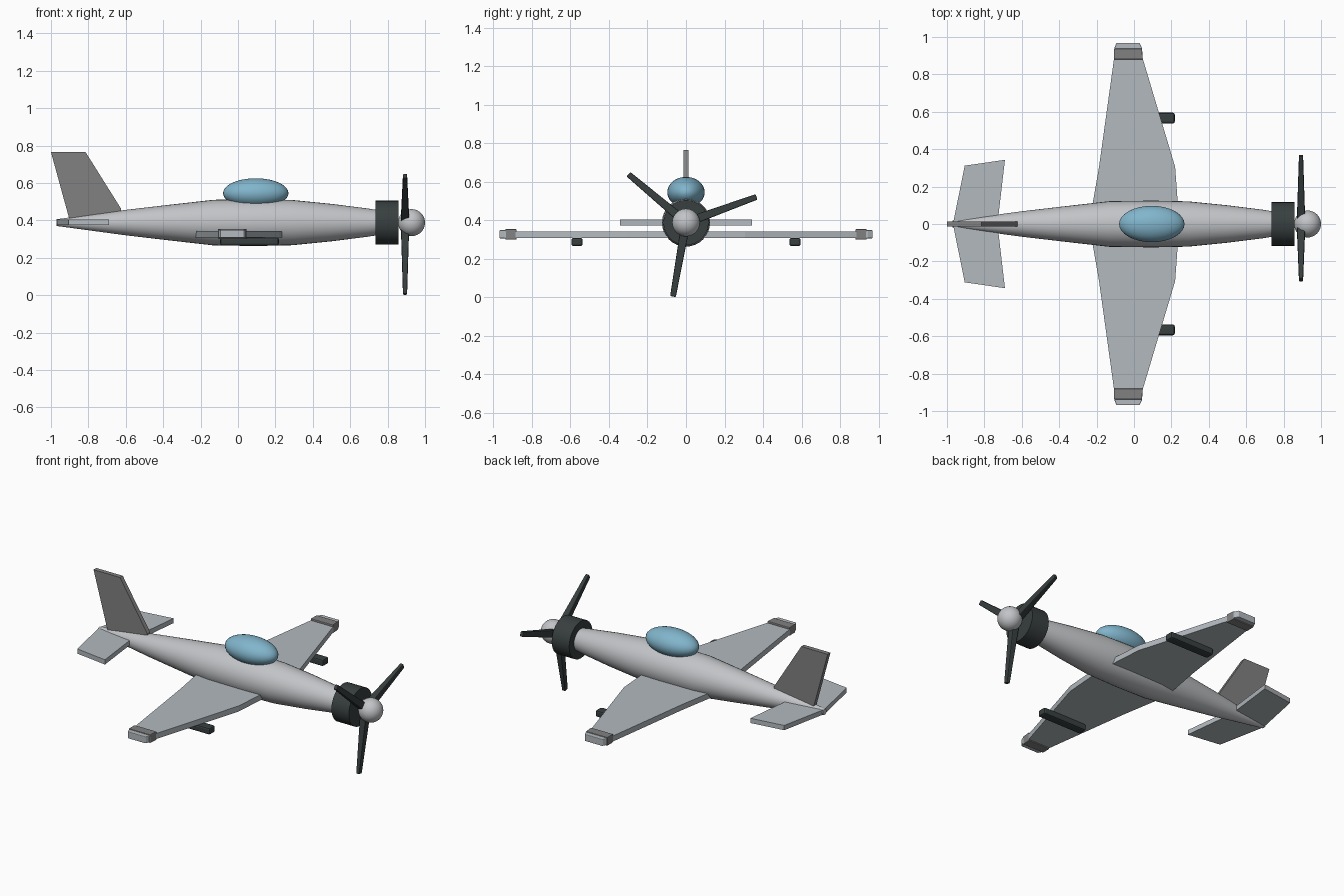
import bpy, bmesh, math
from mathutils import Matrix, Vector

if "Cube" in bpy.data.objects:
    bpy.data.objects.remove(bpy.data.objects["Cube"])

AXIS_Z = 0.388


def material(name, color):
    m = bpy.data.materials.new(name)
    m.use_nodes = True
    m.diffuse_color = (*color, 1)
    m.node_tree.nodes["Principled BSDF"].inputs["Base Color"].default_value = (*color, 1)
    return m


SILVER = material("silver", (0.54, 0.55, 0.57))
WING = material("wing grey", (0.45, 0.49, 0.52))
FIN = material("mid grey", (0.22, 0.22, 0.22))
DARK = material("charcoal", (0.04, 0.05, 0.05))
GLASS = material("canopy blue", (0.22, 0.46, 0.60))


def finish(name, bm, mat, smooth=False, bevel=0):
    bmesh.ops.recalc_face_normals(bm, faces=bm.faces)
    mesh = bpy.data.meshes.new(name)
    bm.to_mesh(mesh)
    bm.free()
    mesh.materials.append(mat)
    ob = bpy.data.objects.new(name, mesh)
    bpy.context.collection.objects.link(ob)
    if smooth:
        bpy.ops.object.select_all(action="DESELECT")
        ob.select_set(True)
        bpy.context.view_layer.objects.active = ob
        bpy.ops.object.shade_smooth_by_angle(angle=math.radians(35))
    if bevel:
        mod = ob.modifiers.new("Bevel", "BEVEL")
        mod.width = bevel
        mod.segments = 2
    return ob


def plate(name, outline, low, high, mat, upright=False, bevel=0):
    """Extrude an outline along z, or along y when upright."""
    bm = bmesh.new()
    place = (lambda a, b, t: (a, t, b)) if upright else (lambda a, b, t: (a, b, t))
    face = bm.faces.new([bm.verts.new(place(a, b, low)) for a, b in outline])
    up = bmesh.ops.extrude_face_region(bm, geom=[face])["geom"]
    verts = [v for v in up if isinstance(v, bmesh.types.BMVert)]
    bmesh.ops.translate(bm, verts=verts, vec=place(0, 0, high - low))
    return finish(name, bm, mat, bevel=bevel)


def mirrored(half):
    """Close a half outline by reflecting it over the centre line."""
    return half + [(x, -y) for x, y in reversed(half) if y > 0]


def lathe(name, profile, mat, sides=32):
    """Revolve (x, radius) points around the long axis."""
    bm = bmesh.new()
    rings = []
    for x, r in profile:
        ring = []
        for i in range(sides):
            a = math.tau * i / sides
            ring.append(bm.verts.new((x, r * math.cos(a), AXIS_Z + r * math.sin(a))))
        rings.append(ring)
    for a, b in zip(rings, rings[1:]):
        for i in range(sides):
            j = (i + 1) % sides
            bm.faces.new((a[i], a[j], b[j], b[i]))
    bm.faces.new(rings[0])
    bm.faces.new(rings[-1])
    return finish(name, bm, mat, smooth=True)


def ellipsoid(name, center, radii, mat):
    bm = bmesh.new()
    bmesh.ops.create_uvsphere(
        bm, u_segments=32, v_segments=20, radius=1,
        matrix=Matrix.Translation(center) @ Matrix.Diagonal((*radii, 1)))
    return finish(name, bm, mat, smooth=True)


# Body, engine cowl and nose
lathe("fuselage", [(-0.97, 0.018), (-0.6, 0.068), (-0.36, 0.096), (-0.13, 0.122),
                   (0.1, 0.125), (0.29, 0.121), (0.5, 0.1), (0.69, 0.076), (0.76, 0.065)], SILVER)
lathe("engine_cowl", [(0.735, 0.117), (0.857, 0.117)], DARK)
ellipsoid("spinner", (0.928, 0, AXIS_Z), (0.072, 0.072, 0.072), SILVER)
ellipsoid("canopy", (0.095, 0, 0.545), (0.175, 0.097, 0.08), GLASS)

# Wing spanning both sides
plate("wing", mirrored([(0.242, 0), (0.22, 0.305), (0.045, 0.89), (0.042, 0.945),
                        (-0.104, 0.945), (-0.106, 0.89), (-0.187, 0.305), (-0.24, 0)]),
      0.307, 0.342, WING)

# Wingtip bands, tip caps and underwing pods
for side, s in (("left", 1), ("right", -1)):
    plate(side + "_tip_band", [(-0.107, s * 0.88), (0.047, s * 0.88),
                               (0.043, s * 0.938), (-0.107, s * 0.938)],
          0.3, 0.354, FIN, bevel=0.004)
    plate(side + "_tip_cap", [(-0.104, s * 0.92), (0.043, s * 0.92), (0.041, s * 0.945),
                              (0.03, s * 0.968), (-0.093, s * 0.968), (-0.104, s * 0.945)],
          0.306, 0.349, WING, bevel=0.004)
    plate(side + "_pod", [(-0.095, s * 0.537), (0.218, s * 0.537),
                          (0.218, s * 0.595), (-0.095, s * 0.595)],
          0.266, 0.308, DARK, bevel=0.01)

# Tail surfaces
plate("tailplane", mirrored([(-0.73, 0), (-0.69, 0.343), (-0.905, 0.312), (-0.968, 0)]),
      0.374, 0.404, WING)
plate("tail_fin", [(-1, 0.765), (-0.815, 0.765), (-0.625, 0.462), (-0.62, 0.41), (-0.9, 0.4)],
      -0.014, 0.014, FIN, upright=True)

# Three tapered propeller blades
for n in range(3):
    bm = bmesh.new()
    bmesh.ops.create_cube(bm, size=1)
    for v in bm.verts:
        tip = v.co.z > 0
        v.co = Vector((v.co.x * (0.022 if tip else 0.044),
                       v.co.y * (0.03 if tip else 0.046), 0.39 if tip else 0.03))
    turn = Matrix.Rotation(math.radians(70 - 120 * n), 4, "X")
    bm.transform(Matrix.Translation((0.893, 0, AXIS_Z)) @ turn.inverted())
    finish("propeller_blade_%d" % (n + 1), bm, DARK, bevel=0.005)
